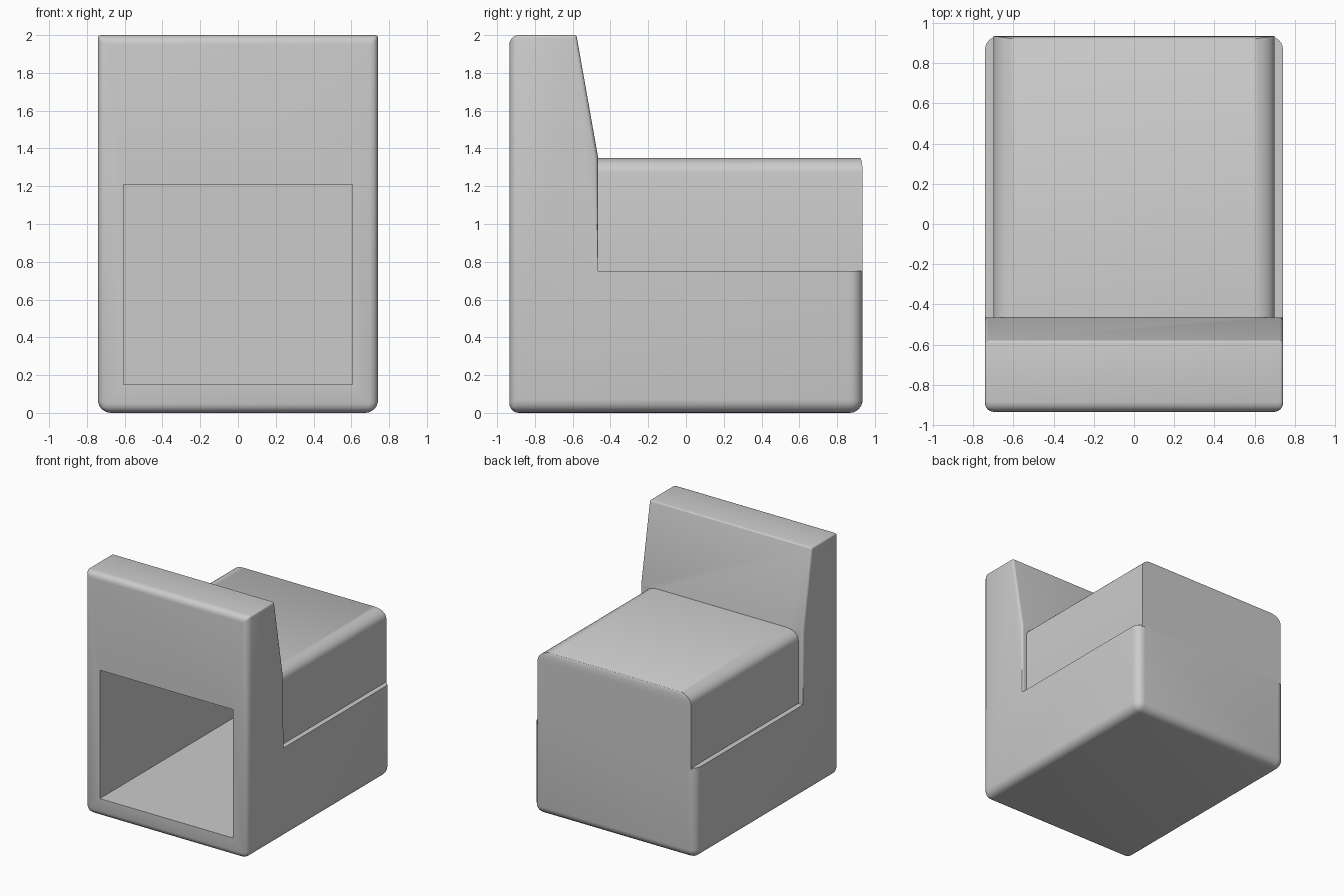
import bpy
import bmesh

if "Cube" in bpy.data.objects:
    bpy.data.objects.remove(bpy.data.objects["Cube"])

HALF_X, HALF_Y = 0.742, 0.935

grey = bpy.data.materials.new("plain_grey")
grey.use_nodes = True
grey.diffuse_color = (0.6, 0.6, 0.6, 1)
grey.node_tree.nodes["Principled BSDF"].inputs["Base Color"].default_value = grey.diffuse_color


def side_extrusion(name, profile, half_width, radius=None):
    """Extrude a (y, z) outline across x; radius(a, b) gives each edge's rounding."""
    bm = bmesh.new()
    face = bm.faces.new([bm.verts.new((-half_width, y, z)) for y, z in profile])
    out = bmesh.ops.extrude_face_region(bm, geom=[face])
    moved = [g for g in out["geom"] if isinstance(g, bmesh.types.BMVert)]
    bmesh.ops.translate(bm, vec=(2 * half_width, 0, 0), verts=moved)
    bmesh.ops.recalc_face_normals(bm, faces=bm.faces)
    if radius:
        weight = bm.edges.layers.float.new("bevel_weight_edge")
        for e in bm.edges:
            e[weight] = radius(e.verts[0].co, e.verts[1].co)
    mesh = bpy.data.meshes.new(name)
    bm.to_mesh(mesh)
    bm.free()
    mesh.materials.append(grey)
    obj = bpy.data.objects.new(name, mesh)
    bpy.context.collection.objects.link(obj)
    if radius:
        bevel = obj.modifiers.new("rounding", "BEVEL")
        bevel.limit_method = "WEIGHT"
        bevel.width = 1.0
        bevel.segments = 6
        bevel.use_clamp_overlap = False
    return obj


def combine(target, other, operation):
    mod = target.modifiers.new(operation.lower(), "BOOLEAN")
    mod.operation = operation
    mod.solver = "EXACT"
    mod.object = other
    other.hide_render = True


def body_radius(a, b):
    mid = (a + b) / 2
    across = abs(a.x - b.x) > 0.1
    if max(a.z, b.z) < 0.01:                    # bottom rim
        return 0.05 if across and mid.y < 0 else 0.07
    if min(a.z, b.z) > 1.9:                     # top rim
        if across:
            return 0.05 if mid.y < -0.8 else 0.012
        return 0.015
    if across:
        return 0
    if mid.y < -0.9:                            # front uprights
        return 0.045
    if mid.y > 0.9:                             # rear uprights
        return 0.07
    return 0.018 if mid.z > 0.8 else 0          # rear rim of the backrest


def upper_radius(a, b):
    if min(a.z, b.z) < 1.3:
        return 0
    if abs(a.x - b.x) < 0.1:                    # long top edges
        return 0.11
    return 0.015 if a.y > 0 else 0


# Base and tapered upright in one outline
body = side_extrusion("housing", [
    (-HALF_Y, 0), (HALF_Y, 0), (HALF_Y, 0.75), (-0.465, 0.75),
    (-0.465, 1.35), (-0.58, 2), (-HALF_Y, 2)], HALF_X, body_radius)

# Rounded upper block, flush with the back
upper = side_extrusion("upper_block", [
    (-0.52, 0.74), (HALF_Y, 0.74), (HALF_Y, 1.35), (-0.52, 1.35)], 0.70, upper_radius)

# Deep square opening in the front
cavity = side_extrusion("cavity_cutter", [
    (-1.1, 0.15), (0.84, 0.15), (0.84, 1.21), (-1.1, 1.21)], 0.607)

combine(body, upper, "UNION")
combine(body, cavity, "DIFFERENCE")

# Bake the modifiers and drop the helpers
depsgraph = bpy.context.evaluated_depsgraph_get()
final = bpy.data.meshes.new_from_object(body.evaluated_get(depsgraph))
body.modifiers.clear()
body.data = final
for helper in (upper, cavity):
    bpy.data.objects.remove(helper)

bpy.ops.object.select_all(action="DESELECT")
body.select_set(True)
bpy.context.view_layer.objects.active = body
bpy.ops.object.shade_smooth_by_angle(angle=0.6)
